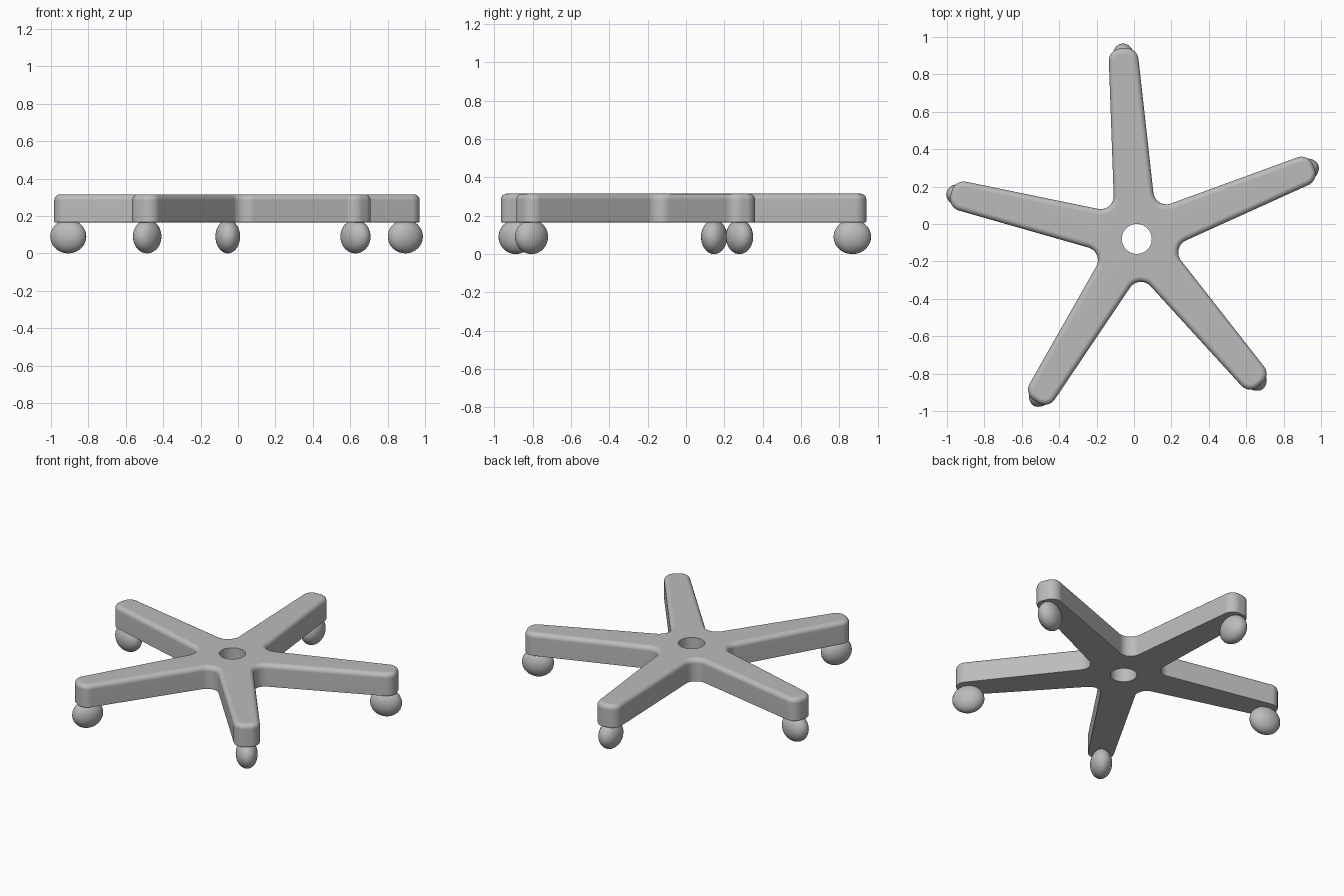
import bpy, bmesh
from math import radians, sin, cos, tan, pi
from mathutils import Vector, Matrix

cube = bpy.data.objects.get("Cube")
if cube:
    bpy.data.objects.remove(cube, do_unlink=True)

HUB = Vector((0.015, -0.08, 0))
PHASE, STEP = radians(94.2), radians(72)
Z_LOW, Z_TOP = 0.165, 0.315

grey = bpy.data.materials.new("grey plastic")
grey.use_nodes = True
grey.diffuse_color = (0.5, 0.5, 0.5, 1)
grey.node_tree.nodes["Principled BSDF"].inputs["Base Color"].default_value = (0.5, 0.5, 0.5, 1)


def make_object(name, bm):
    mesh = bpy.data.meshes.new(name)
    bmesh.ops.recalc_face_normals(bm, faces=bm.faces)
    bm.to_mesh(mesh)
    bm.free()
    mesh.materials.append(grey)
    obj = bpy.data.objects.new(name, mesh)
    bpy.context.collection.objects.link(obj)
    return obj


def select_only(obj):
    bpy.ops.object.select_all(action='DESELECT')
    obj.select_set(True)
    bpy.context.view_layer.objects.active = obj


def round_corner(before, corner, after, radius, steps=10):
    """Arc points that replace one corner of the outline."""
    a, b = (before - corner).normalized(), (after - corner).normalized()
    half = a.angle(b) / 2
    centre = corner + (a + b).normalized() * radius / sin(half)
    start = corner + a * radius / tan(half) - centre
    sweep = pi - 2 * half
    sign = 1 if start.cross(corner - centre).z > 0 else -1
    return [centre + Matrix.Rotation(sign * sweep * i / steps, 3, 'Z') @ start
            for i in range(steps + 1)]


# Five-armed outline: valley, then the two corners of each tapered tip
corners = []
for i in range(5):
    turn = Matrix.Rotation(PHASE + i * STEP, 3, 'Z')
    for x, y, r in ((0.151, -0.11, 0.07), (1.022, -0.077, 0.065), (1.022, 0.077, 0.065)):
        corners.append((HUB + turn @ Vector((x, y, 0)), r))

outline = []
for i, (point, radius) in enumerate(corners):
    outline += round_corner(corners[i - 1][0], point, corners[(i + 1) % len(corners)][0], radius)

# Star base: extruded outline with a soft top rim and a tight bottom rim
bm = bmesh.new()
face = bm.faces.new([bm.verts.new((p.x, p.y, Z_LOW)) for p in outline])
extruded = bmesh.ops.extrude_face_region(bm, geom=[face], use_keep_orig=True)
bmesh.ops.translate(bm, vec=(0, 0, Z_TOP - Z_LOW),
                    verts=[g for g in extruded["geom"] if isinstance(g, bmesh.types.BMVert)])
for level, width, segments in ((Z_TOP, 0.03, 5), (Z_LOW, 0.006, 2)):
    rim = [e for e in bm.edges if all(abs(v.co.z - level) < 1e-5 for v in e.verts)]
    bmesh.ops.bevel(bm, geom=rim, offset=width, offset_type='OFFSET',
                    segments=segments, profile=0.5, affect='EDGES')
base = make_object("star_base", bm)

# Central post hole
bm = bmesh.new()
bmesh.ops.create_cone(bm, cap_ends=True, segments=48, radius1=0.08, radius2=0.08, depth=1,
                      matrix=Matrix.Translation(HUB + Vector((0, 0, Z_LOW))))
cutter = make_object("post_hole_cutter", bm)
cutter.hide_render = True
hole = base.modifiers.new("post_hole", 'BOOLEAN')
hole.operation, hole.solver, hole.object = 'DIFFERENCE', 'EXACT', cutter
select_only(base)
bpy.ops.object.modifier_apply(modifier=hole.name)
bpy.data.objects.remove(cutter, do_unlink=True)
bpy.ops.object.shade_smooth_by_angle(angle=radians(35))
base.modifiers.new("flat_caps", 'WEIGHTED_NORMAL').keep_sharp = True

# Egg-shaped casters under the arm tips
for i in range(5):
    angle = PHASE + i * STEP
    bm = bmesh.new()
    bmesh.ops.create_uvsphere(bm, u_segments=32, v_segments=20, radius=1)
    place = HUB + Vector((0.95 * cos(angle), 0.95 * sin(angle), 0.09))
    bm.transform(Matrix.Translation(place) @ Matrix.Rotation(angle, 4, 'Z')
                 @ Matrix.Diagonal((0.098, 0.066, 0.09, 1)))
    caster = make_object(f"caster_{i + 1}", bm)
    select_only(caster)
    bpy.ops.object.shade_smooth()
